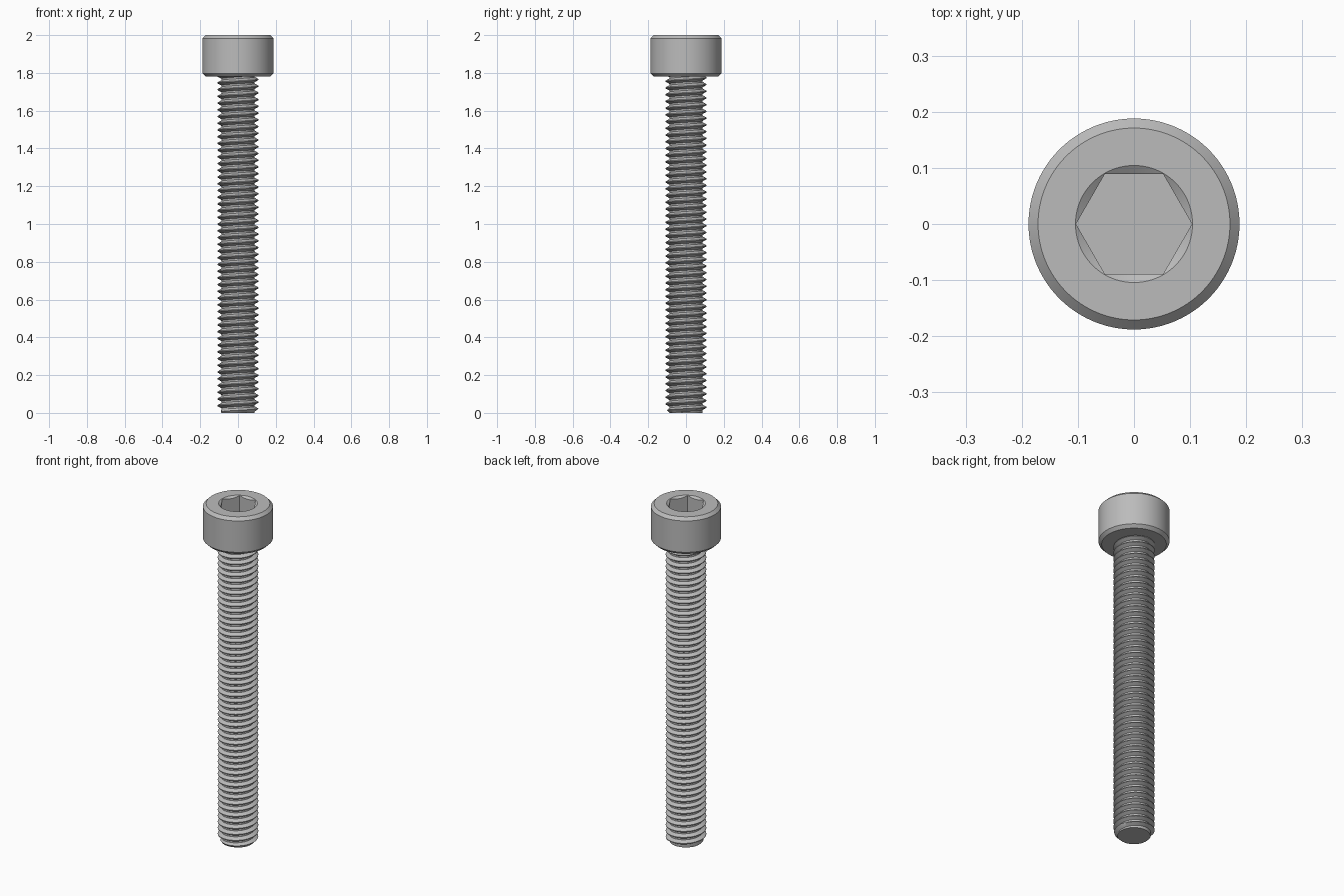
import bpy, bmesh
from math import pi, cos, sin, tan, radians

cube = bpy.data.objects.get("Cube")
if cube:
    bpy.data.objects.remove(cube, do_unlink=True)

SEGMENTS = 96
HEAD_BASE = 1.78
TOP = 2.0

steel = bpy.data.materials.new("grey_steel")
steel.use_nodes = True
colour = (0.5, 0.5, 0.5, 1)
steel.diffuse_color = colour
steel.node_tree.nodes["Principled BSDF"].inputs["Base Color"].default_value = colour


def finish(bm, name, angle):
    """Turn a bmesh into a smooth-by-angle steel object."""
    bmesh.ops.recalc_face_normals(bm, faces=bm.faces)
    mesh = bpy.data.meshes.new(name)
    bm.to_mesh(mesh)
    bm.free()
    mesh.materials.append(steel)
    obj = bpy.data.objects.new(name, mesh)
    bpy.context.collection.objects.link(obj)
    bpy.ops.object.select_all(action="DESELECT")
    obj.select_set(True)
    bpy.context.view_layer.objects.active = obj
    bpy.ops.object.shade_smooth_by_angle(angle=radians(angle))
    return obj


# Socket outline: hexagon with corners on the x axis
SOCKET_FLAT = 0.0895
SOCKET_RIM = SOCKET_FLAT / cos(pi / 6)


def hexagon(a):
    return SOCKET_FLAT / cos(a % (pi / 3) - pi / 6)


def countersink(a):
    return TOP - (SOCKET_RIM + 0.001 - hexagon(a)) * tan(radians(35))


def fixed(value):
    return lambda a: value


# Head: rings of (radius, height) from the underside, over the rim, into the socket
head_rings = [(fixed(r), fixed(z)) for r, z in (
    (0.171, HEAD_BASE), (0.188, HEAD_BASE + 0.017),
    (0.188, TOP - 0.017), (0.171, TOP), (SOCKET_RIM + 0.001, TOP))]
head_rings += [(hexagon, countersink), (hexagon, fixed(TOP - 0.11))]

bm = bmesh.new()
angles = [2 * pi * i / SEGMENTS for i in range(SEGMENTS)]
rings = [[bm.verts.new((r(a) * cos(a), r(a) * sin(a), z(a))) for a in angles]
         for r, z in head_rings]
for low, high in zip(rings, rings[1:]):
    for i in range(SEGMENTS):
        j = (i + 1) % SEGMENTS
        bm.faces.new((low[i], low[j], high[j], high[i]))
bm.faces.new(rings[0])
bm.faces.new(rings[-1])
finish(bm, "socket_head", 25)

# Threaded shank: right-handed helical profile, chamfered at the tip
PITCH = 0.0356
CREST, ROOT = 0.109, 0.0885
PROFILE = ((-0.06, CREST), (0.06, CREST), (0.38, ROOT), (0.62, ROOT))
STEPS = 64
PHASE = 0.58
TURNS = 53

bm = bmesh.new()
columns = []
for s in range(STEPS):
    a = 2 * pi * s / STEPS
    column = []
    for turn in range(-2, TURNS):
        for f, r in PROFILE:
            z = PITCH * (turn + f + PHASE + s / STEPS - 1)
            r = min(r, 0.086 + max(z, 0))
            column.append(bm.verts.new((r * cos(a), r * sin(a), z)))
    columns.append(column)
rows = len(columns[0])
for s in range(STEPS):
    this, nxt = columns[s], columns[(s + 1) % STEPS]
    shift = len(PROFILE) if s == STEPS - 1 else 0
    for i in range(rows - 1 - shift):
        bm.faces.new((this[i], nxt[i + shift], nxt[i + 1 + shift], this[i + 1]))

# Trim both ends flat and cap them
for height, up in ((0, -1), (HEAD_BASE + 0.01, 1)):
    cut = bmesh.ops.bisect_plane(
        bm, geom=bm.verts[:] + bm.edges[:] + bm.faces[:], dist=1e-6,
        plane_co=(0, 0, height), plane_no=(0, 0, up), clear_outer=True)
    rim = [e for e in cut["geom_cut"] if isinstance(e, bmesh.types.BMEdge)]
    bmesh.ops.contextual_create(bm, geom=rim)
finish(bm, "threaded_shank", 30)
